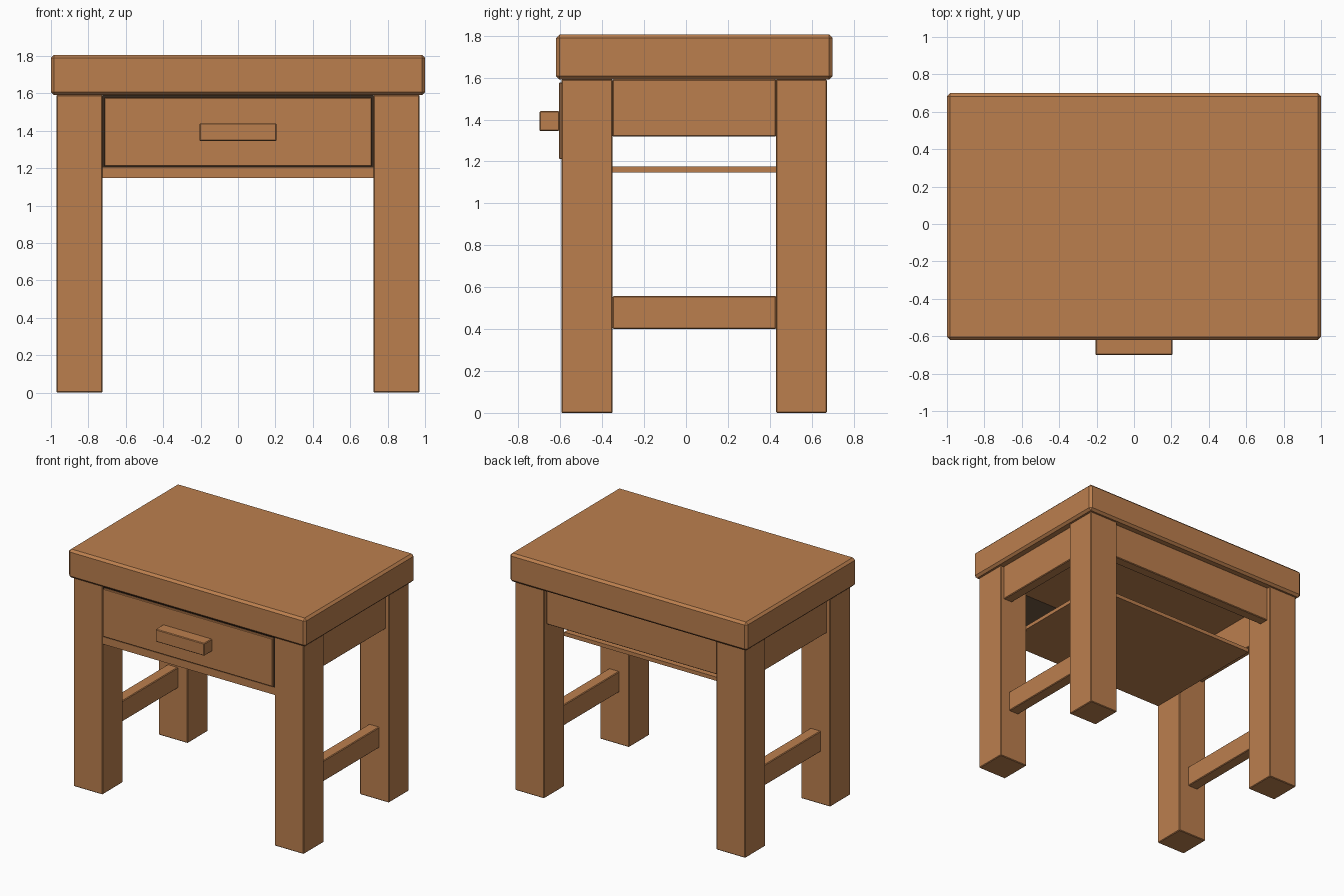
import bpy

if "Cube" in bpy.data.objects:
    bpy.data.objects.remove(bpy.data.objects["Cube"])


def make_material(name, rgb):
    mat = bpy.data.materials.new(name)
    mat.diffuse_color = (*rgb, 1.0)
    mat.use_nodes = True
    mat.node_tree.nodes["Principled BSDF"].inputs["Base Color"].default_value = mat.diffuse_color
    return mat


wood = make_material("warm wood", (0.50, 0.212, 0.076))
shadow = make_material("dark recess", (0.040, 0.023, 0.013))


def box(name, x, y, z, bevel=0.005, mat=wood):
    """Box from (min, max) ranges with a small flat chamfer."""
    bpy.ops.mesh.primitive_cube_add(size=1)
    ob = bpy.context.object
    ob.name = name
    ob.location = [(r[0] + r[1]) / 2 for r in (x, y, z)]
    ob.scale = [r[1] - r[0] for r in (x, y, z)]
    bpy.ops.object.transform_apply(location=False, rotation=False, scale=True)
    ob.data.materials.append(mat)
    if bevel:
        mod = ob.modifiers.new("chamfer", 'BEVEL')
        mod.width = bevel
        mod.segments = 1
    return ob


# Thick chamfered top
box("table_top", (-1, 1), (-0.62, 0.70), (1.59, 1.806), 0.017)

# Legs, side aprons and stretchers on both sides
for side, s in (("left", -1), ("right", 1)):
    def span(a, b):
        return tuple(sorted((s * a, s * b)))

    for place, y in (("front", (-0.595, -0.35)), ("back", (0.43, 0.672))):
        box(f"{place}_{side}_leg", span(0.725, 0.97), y, (0, 1.592))
    box(f"{side}_apron", span(0.865, 0.943), (-0.35, 0.43), (1.318, 1.592))
    box(f"{side}_stretcher", span(0.805, 0.892), (-0.35, 0.43), (0.40, 0.558))

# Back apron
box("back_apron", (-0.725, 0.725), (0.567, 0.645), (1.318, 1.592))

# Shelf below the drawer, and the rail along its front
box("shelf", (-0.725, 0.725), (-0.575, 0.43), (1.147, 1.176), 0)
box("front_rail", (-0.725, 0.725), (-0.593, -0.563), (1.147, 1.204), 0)

# Drawer front with a dark gap around it, and a block handle
box("drawer_recess", (-0.725, 0.725), (-0.59, -0.565), (1.204, 1.59), 0, shadow)
box("drawer_front", (-0.715, 0.715), (-0.606, -0.585), (1.211, 1.577), 0.004)
box("drawer_handle", (-0.206, 0.206), (-0.70, -0.604), (1.345, 1.44))
